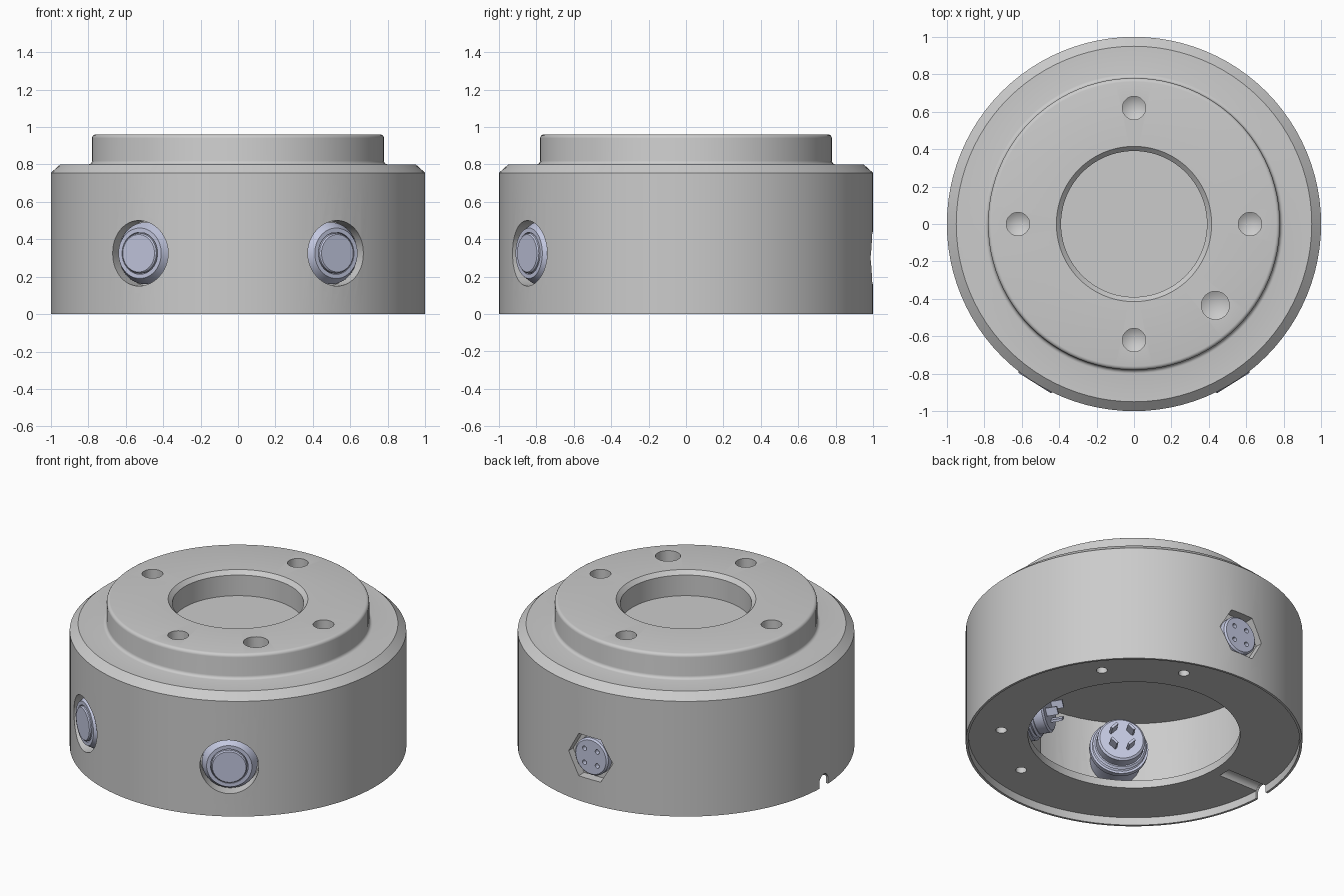
import bpy, bmesh, math
from mathutils import Matrix, Vector

if "Cube" in bpy.data.objects:
    bpy.data.objects.remove(bpy.data.objects["Cube"])

BLUE = bpy.data.materials.new("pale_blue")
BLUE.diffuse_color = (0.55, 0.58, 0.75, 1)
BLUE.use_nodes = True
BLUE.node_tree.nodes["Principled BSDF"].inputs["Base Color"].default_value = BLUE.diffuse_color


def finish(bm, name, matrix=None, mat=None):
    if matrix:
        bm.transform(matrix)
    bmesh.ops.recalc_face_normals(bm, faces=bm.faces)
    me = bpy.data.meshes.new(name)
    bm.to_mesh(me)
    bm.free()
    ob = bpy.data.objects.new(name, me)
    bpy.context.collection.objects.link(ob)
    if mat:
        me.materials.append(mat)
    return ob


def lathe(name, pts, segs=64, matrix=None, mat=None, phase=0.0):
    """Revolve (radius, height) points around z."""
    bm = bmesh.new()
    vs = [bm.verts.new((r * math.cos(phase), r * math.sin(phase), z)) for r, z in pts]
    es = [bm.edges.new(p) for p in zip(vs, vs[1:])]
    bmesh.ops.spin(bm, geom=vs + es, cent=(0, 0, 0), axis=(0, 0, 1),
                   angle=2 * math.pi, steps=segs, use_duplicate=False)
    bmesh.ops.remove_doubles(bm, verts=bm.verts, dist=1e-5)
    return finish(bm, name, matrix, mat)


def rod(name, r, z0, z1, segs=32, matrix=None, mat=None, phase=0.0):
    return lathe(name, [(0, z0), (r, z0), (r, z1), (0, z1)], segs, matrix, mat, phase)


def box(name, lo, hi, matrix=None, mat=None):
    bm = bmesh.new()
    bmesh.ops.create_cube(bm, size=1)
    lo, hi = Vector(lo), Vector(hi)
    m = Matrix.Translation((lo + hi) / 2) @ Matrix.Diagonal((*(hi - lo), 1))
    return finish(bm, name, (matrix @ m) if matrix else m, mat)


def cut(target, tools):
    for t in tools:
        t.hide_render = True
        mod = target.modifiers.new("cut", 'BOOLEAN')
        mod.operation, mod.solver, mod.object = 'DIFFERENCE', 'EXACT', t
        bpy.context.view_layer.objects.active = target
        bpy.ops.object.modifier_apply(modifier=mod.name)
        bpy.data.objects.remove(t)


def spin_z(deg):
    return Matrix.Rotation(math.radians(deg), 4, 'Z')


def radial(deg, z):
    """Local z points outward from the axis at the given angle and height."""
    return Matrix.Translation((0, 0, z)) @ spin_z(deg) @ Matrix.Rotation(math.pi / 2, 4, 'Y')


def shift(deg, r):
    return spin_z(deg) @ Matrix.Translation((r, 0, 0))


BUTTONS = {"left": -122, "right": -58}
BUTTON_Z, PLUG_Z = 0.325, 0.30
SCREWS = [36 * k for k in range(10) if k not in (0, 5)]


def arc(cx, cz, r, a0, a1, n=4):
    return [(cx + r * math.cos(math.radians(a0 + (a1 - a0) * i / n)),
             cz + r * math.sin(math.radians(a0 + (a1 - a0) * i / n))) for i in range(n + 1)]


# Housing: turned body with chamfer, raised flange and centre bore
housing = lathe("housing", [(0, 0.1), (0.985, 0.1), (0.985, 0), (1, 0), (1, 0.755), (0.95, 0.80)]
                + arc(0.80, 0.82, 0.02, 270, 180) + arc(0.76, 0.94, 0.02, 0, 90)
                + [(0.415, 0.96), (0.39, 0.935), (0.39, 0.80), (0, 0.80)], 96)

# Inner cavity, leaving flats behind the fittings and screw columns
cavity = rod("cavity_cutter", 0.82, 0.06, 0.60, 64)
keep = [box("flat", (0.67, -0.27, 0), (1.1, 0.27, 0.7), spin_z(a)) for a in (-122, -58, 90)]
keep += [box("flat", (0.78, -0.5, 0), (1.1, 0.5, 0.7), spin_z(a)) for a in (0, 180)]
keep += [rod("column", 0.08, 0, 0.7, 24, shift(a, 0.79)) for a in SCREWS]
cut(cavity, keep)
cut(housing, [cavity])

# Flange holes with drill tips, button recesses, hexagonal socket
cutters = []
for a, r, hr in [(0, 0.62, 0.062), (90, 0.62, 0.062), (180, 0.62, 0.062),
                 (270, 0.62, 0.062), (-45, 0.615, 0.075)]:
    cutters.append(lathe("hole", [(0, 0.66), (hr, 0.70), (hr, 1.1), (0, 1.1)], 32, shift(a, r)))
for a in BUTTONS.values():
    cutters.append(rod("recess", 0.175, 0.90, 1.1, 48, radial(a, BUTTON_Z)))
cutters.append(rod("socket", 0.16, 0.94, 1.1, 6, radial(90, PLUG_Z), phase=math.pi / 2))


def cable_slot():
    m = radial(180, 0.035)
    return [rod("slot", 0.045, 0.70, 1.1, 24, m),
            box("slot", (-1.1, -0.045, -0.05), (-0.70, 0.045, 0.035))]


cut(housing, cutters + cable_slot())

# Bottom ring plate with screw holes and cable slot
plate = lathe("bottom_ring", [(0.63, 0.05), (0.984, 0.05), (0.984, 0.1), (0.63, 0.1), (0.63, 0.05)], 96)
cut(plate, [rod("hole", 0.033, 0, 0.2, 24, shift(a, 0.79)) for a in SCREWS] + cable_slot())

smooth = [housing, plate]

# Push buttons: bezel, cap, threaded body, nut and four rear tabs
for side, a in BUTTONS.items():
    m = radial(a, BUTTON_Z)
    thread = [(0.15 + 0.012 * (i % 2), 0.60 + 0.012 * i) for i in range(7)]
    smooth.append(lathe(side + "_button_body", [(0, 0.53), (0.13, 0.53), (0.142, 0.54), (0.142, 0.60)]
                        + thread + [(0.15, 0.90), (0.165, 0.90), (0.165, 0.94), (0.135, 0.99),
                                    (0.112, 0.99), (0.112, 0.97), (0, 0.97)], 48, m, BLUE))
    smooth.append(lathe(side + "_button_cap", [(0, 0.96), (0.107, 0.96), (0.107, 0.995),
                                               (0.10, 1.002), (0, 1.002)], 48, m, BLUE))
    smooth.append(rod(side + "_button_nut", 0.175, 0.635, 0.67, 48, m, BLUE))
    for k in range(4):
        box(f"{side}_button_tab_{k}", (0.065, -0.025, 0.46), (0.08, 0.025, 0.54),
            m @ spin_z(90 * k + 45), BLUE)

# Rear connector with four pin holes and a rear body
m = radial(90, PLUG_Z)
plug = lathe("rear_connector", [(0, 0.58), (0.09, 0.58), (0.09, 0.64), (0.12, 0.64), (0.12, 0.975),
                                (0.11, 0.985), (0, 0.985)], 48, m, BLUE)
cut(plug, [rod("pin_hole", 0.015, 0.955, 1.1, 16, m @ spin_z(90 * k + 45) @ Matrix.Translation((0.065, 0, 0)))
           for k in range(4)])
smooth.append(plug)

# Smooth turned surfaces, keep edges crisp
bpy.ops.object.select_all(action='DESELECT')
for ob in smooth:
    ob.select_set(True)
bpy.context.view_layer.objects.active = housing
bpy.ops.object.shade_smooth_by_angle(angle=math.radians(30))
